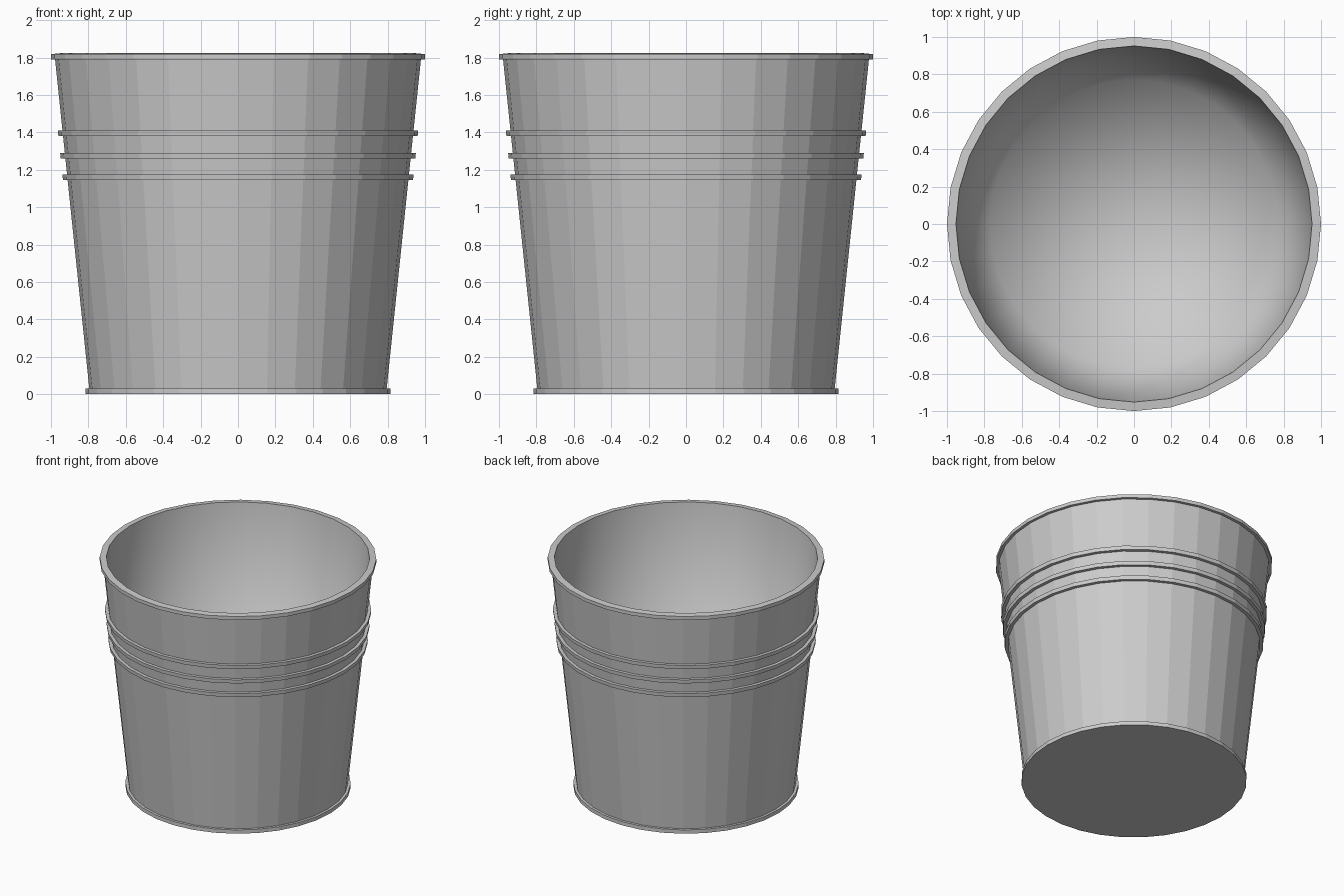
import bpy, bmesh, math

if "Cube" in bpy.data.objects:
    bpy.data.objects.remove(bpy.data.objects["Cube"])

SIDES = 32


def wall_r(z):
    """Outer radius of the tapered wall."""
    return 0.795 + 0.104 * (z - 0.03)


def lathe(name, outer, inner):
    """Spin a flat-shaded outer profile and a smooth inner one, closed by a disc at each end."""
    bm = bmesh.new()
    rings = []
    for r, z in outer + inner:
        rings.append([bm.verts.new((r * math.cos(2 * math.pi * i / SIDES),
                                    r * math.sin(2 * math.pi * i / SIDES), z))
                      for i in range(SIDES)])
    for k in range(len(rings) - 1):
        a, b = rings[k], rings[k + 1]
        for i in range(SIDES):
            j = (i + 1) % SIDES
            f = bm.faces.new((a[i], a[j], b[j], b[i]))
            f.smooth = k >= len(outer)
    # underside
    bm.faces.new(rings[0][::-1])
    # inner floor, fanned from the centre and blended into the wall
    centre = bm.verts.new((0, 0, inner[-1][1]))
    for i in range(SIDES):
        f = bm.faces.new((rings[-1][i], rings[-1][(i + 1) % SIDES], centre))
        f.smooth = True
    mesh = bpy.data.meshes.new(name)
    bm.to_mesh(mesh)
    bm.free()
    obj = bpy.data.objects.new(name, mesh)
    bpy.context.collection.objects.link(obj)
    return obj


# base flange
outer = [(0.815, 0.0), (0.815, 0.03), (wall_r(0.03), 0.03)]

# three raised hoops around the wall
for z0, z1 in ((1.145, 1.175), (1.26, 1.29), (1.38, 1.41)):
    outer += [(wall_r(z0), z0), (wall_r(z0) + 0.025, z0),
              (wall_r(z1) + 0.025, z1), (wall_r(z1), z1)]

# rolled rim
outer += [(wall_r(1.79), 1.79), (1.0, 1.79), (1.0, 1.818)]

# lip, inner wall and floor edge
inner = [(0.952, 1.823), (0.77, 0.03)]

lathe("bucket", outer, inner)
